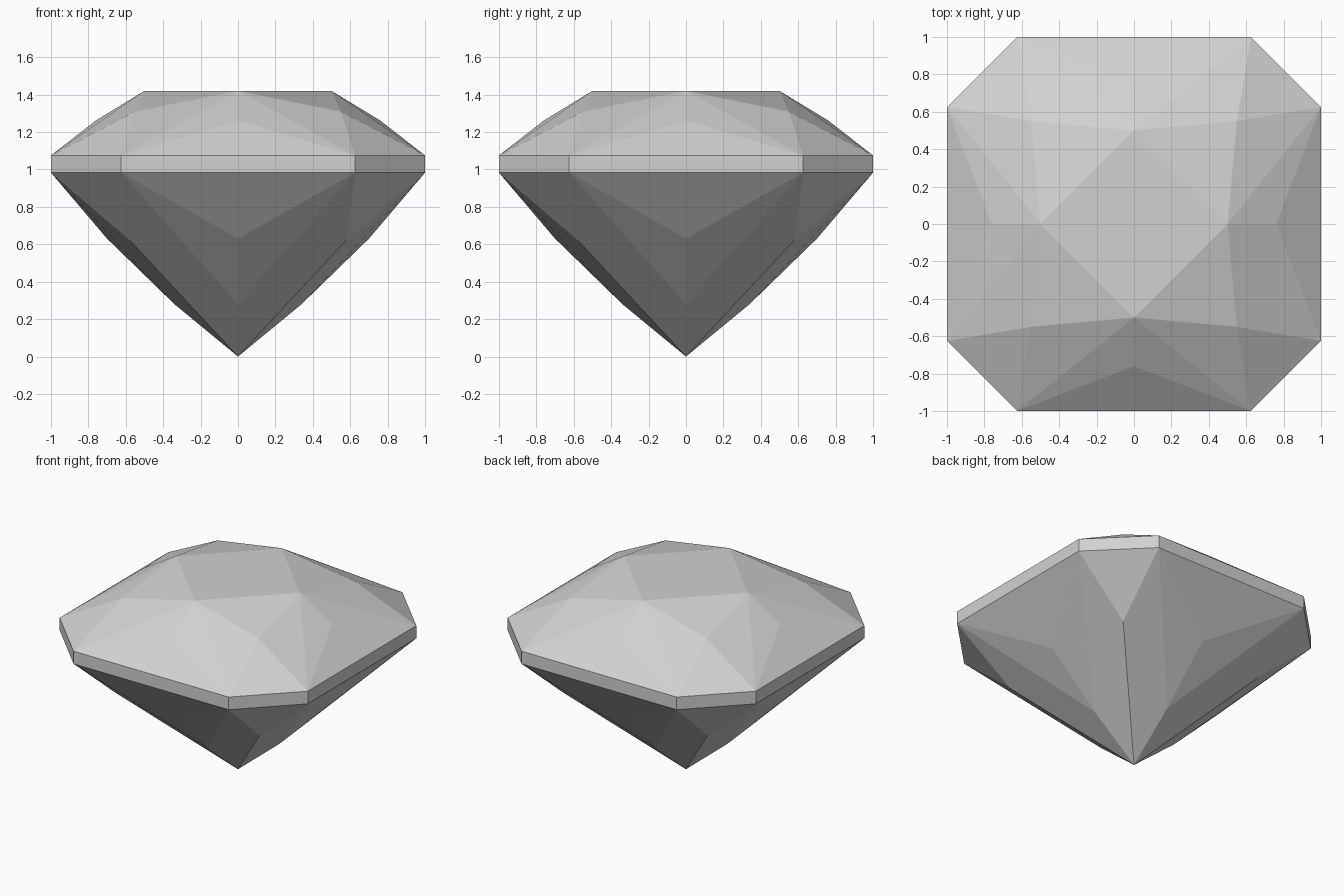
import bpy
import bmesh
from math import pi
from mathutils import Matrix, Vector

cube = bpy.data.objects.get("Cube")
if cube:
    bpy.data.objects.remove(cube, do_unlink=True)

# Material
grey = bpy.data.materials.new("pale grey")
grey.use_nodes = True
colour = (0.64, 0.64, 0.64, 1)
grey.diffuse_color = colour
grey.node_tree.nodes["Principled BSDF"].inputs["Base Color"].default_value = colour

# Heights of the cut
TOP, GIRDLE_TOP, GIRDLE_BOTTOM = 1.42, 1.075, 0.983
SIDE = 0.625            # half length of a long girdle edge

bm = bmesh.new()


def facet(turn, *points):
    """Add one flat facet, turned about the vertical axis."""
    bm.faces.new([bm.verts.new(turn @ Vector(p)) for p in points])


def half_side(end, next_corner, z, star, main, corner):
    """Facets between the girdle and the inner points, for one end of a side."""
    return (star, main, end), (main, corner, end), (end, next_corner, corner)


# Points of the front quarter: crown
table = (0, -0.5, TOP)
table_next = (0.5, 0, TOP)
crown_star = (0, -0.76, 1.262)
crown_corner = (0.55, -0.55, 1.31)

# Points of the front quarter: pavilion
culet = (0, 0, 0)
pavilion_star = (0, -0.7, 0.63)
pavilion_main = (0, -0.34, 0.28)
pavilion_main_next = (0.34, 0, 0.28)
pavilion_corner = (0.58, -0.58, 0.623)

for quarter in range(4):
    turn = Matrix.Rotation(quarter * pi / 2, 3, 'Z')

    # Girdle corners at both rims: left end, right end, start of next side
    up, low = ([(-SIDE, -1, z), (SIDE, -1, z), (1, -SIDE, z)]
               for z in (GIRDLE_TOP, GIRDLE_BOTTOM))

    # Girdle band: long side and chamfered corner
    for i in range(2):
        facet(turn, low[i], low[i + 1], up[i + 1], up[i])

    # Crown: side triangle, its two flanks, kites, corner and table bevel
    facet(turn, up[0], up[1], crown_star)
    facet(turn, up[0], crown_star, table)
    facet(turn, up[1], table, crown_star)
    facet(turn, up[1], crown_corner, table)
    facet(turn, up[2], table_next, crown_corner)
    facet(turn, up[1], up[2], crown_corner)
    facet(turn, table, crown_corner, table_next)

    # Pavilion: side triangle, its two flanks, long kites and corner
    facet(turn, low[1], low[0], pavilion_star)
    facet(turn, low[0], pavilion_main, pavilion_star)
    facet(turn, low[1], pavilion_star, pavilion_main)
    facet(turn, low[1], pavilion_main, culet, pavilion_corner)
    facet(turn, low[2], pavilion_corner, culet, pavilion_main_next)
    facet(turn, low[2], low[1], pavilion_corner)

# Flat table on top
facet(Matrix.Identity(3), table, table_next, (0, 0.5, TOP), (-0.5, 0, TOP))

bmesh.ops.remove_doubles(bm, verts=bm.verts, dist=0.0005)
bmesh.ops.recalc_face_normals(bm, faces=bm.faces)
mesh = bpy.data.meshes.new("cut_gem")
bm.to_mesh(mesh)
bm.free()
mesh.materials.append(grey)
gem = bpy.data.objects.new("cut_gem", mesh)
bpy.context.collection.objects.link(gem)
